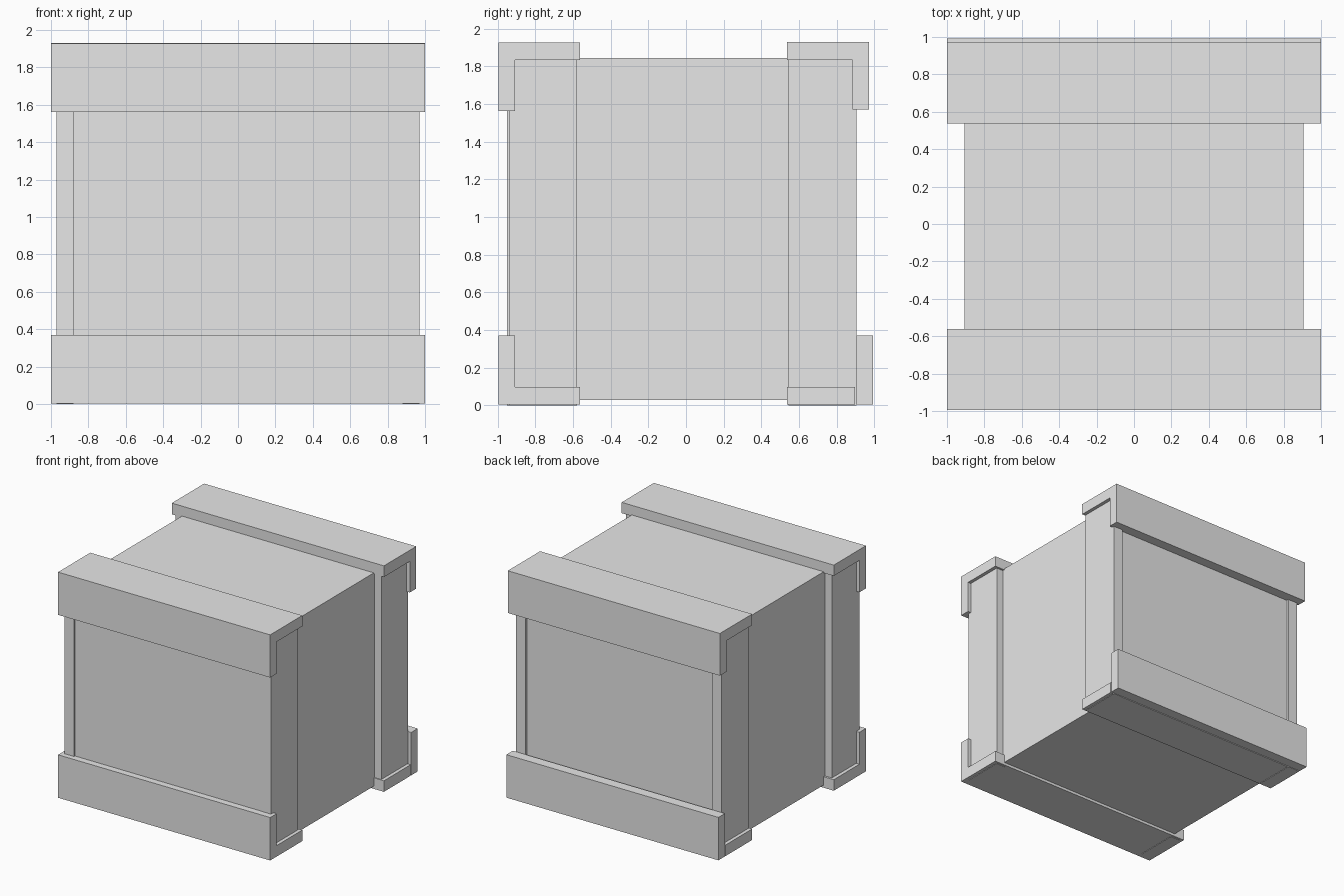
import bpy
import bmesh

old = bpy.data.objects.get("Cube")
if old:
    bpy.data.objects.remove(old, do_unlink=True)

grey = bpy.data.materials.new("plain grey")
grey.use_nodes = True
colour = (0.8, 0.8, 0.8, 1)
grey.diffuse_color = colour
grey.node_tree.nodes["Principled BSDF"].inputs["Base Color"].default_value = colour


def finish(name, bm):
    bmesh.ops.recalc_face_normals(bm, faces=bm.faces)
    mesh = bpy.data.meshes.new(name)
    bm.to_mesh(mesh)
    bm.free()
    mesh.materials.append(grey)
    obj = bpy.data.objects.new(name, mesh)
    bpy.context.collection.objects.link(obj)
    return obj


def box(name, xs, ys, zs):
    bm = bmesh.new()
    bmesh.ops.create_cube(bm, size=1)
    for v in bm.verts:
        v.co = [r[0] if c < 0 else r[1] for c, r in zip(v.co, (xs, ys, zs))]
    return finish(name, bm)


def angle_beam(name, outer_y, inner_y, wall_y, outer_z, lip_z, shelf_z):
    """L-shaped beam running the full width along x."""
    profile = [(outer_y, outer_z), (inner_y, outer_z), (inner_y, shelf_z),
               (wall_y, shelf_z), (wall_y, lip_z), (outer_y, lip_z)]
    bm = bmesh.new()
    face = bm.faces.new([bm.verts.new((-1, y, z)) for y, z in profile])
    swept = bmesh.ops.extrude_face_region(bm, geom=[face])["geom"]
    for v in swept:
        if isinstance(v, bmesh.types.BMVert):
            v.co.x = 1
    return finish(name, bm)


# Main body of the crate
box("crate_body", (-0.905, 0.905), (-0.938, 0.885), (0.027, 1.845))

# Upright planks on both sides
for side, sign, front_y in (("left", 1, -0.94), ("right", -1, -0.95)):
    xs = sorted((0.88 * sign, 0.97 * sign))
    box("front_plank_" + side, xs, (front_y, -0.58), (0, 1.86))
    box("back_plank_" + side, xs, (0.545, 0.905), (0, 1.86))

# Angle beams along the front edges
angle_beam("front_top_beam", -0.995, -0.562, -0.908, 1.927, 1.563, 1.835)
angle_beam("front_bottom_beam", -0.995, -0.562, -0.908, 0.004, 0.37, 0.098)

# Back edges: the top beam sits further in, the bottom one is two boards
angle_beam("back_top_beam", 0.972, 0.537, 0.885, 1.93, 1.57, 1.835)
box("back_bottom_board", (-1, 1), (0.537, 0.897), (0.004, 0.098))
box("back_bottom_rail", (-1, 1), (0.905, 0.992), (0.004, 0.37))
